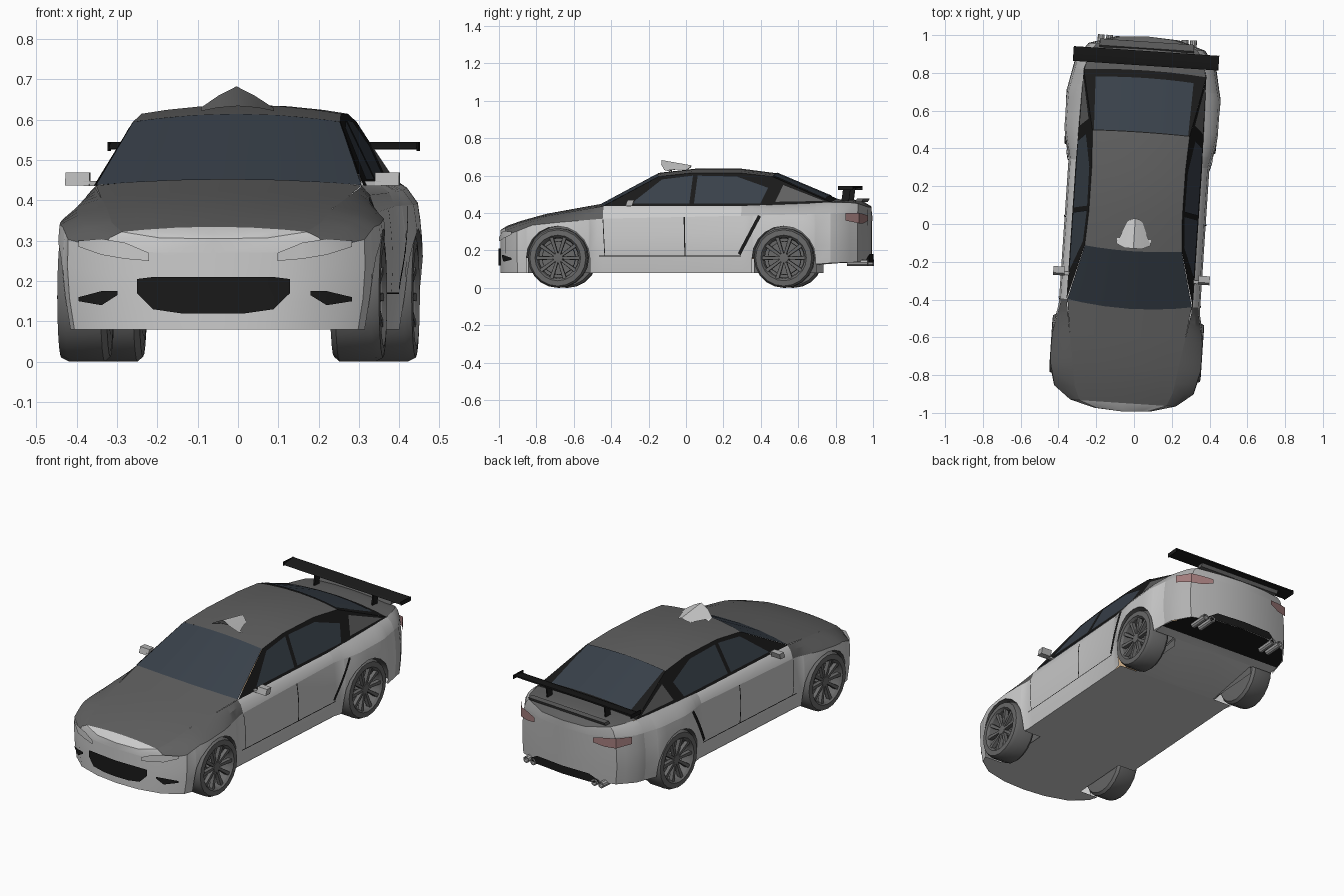
import bpy, bmesh, math
from mathutils import Matrix

if "Cube" in bpy.data.objects:
    bpy.data.objects.remove(bpy.data.objects["Cube"])

# The whole car stands slightly turned on the grid
TURN = Matrix.Translation((0.005, 0, 0)) @ Matrix.Rotation(-0.067, 4, 'Z')


def material(name, *rgb):
    m = bpy.data.materials.new(name)
    m.diffuse_color = (*rgb, 1)
    m.use_nodes = True
    m.node_tree.nodes["Principled BSDF"].inputs["Base Color"].default_value = m.diffuse_color
    return m


BLACK = material("black_trim", 0.01, 0.01, 0.01)
DARK = material("dark_grey_paint", 0.115, 0.115, 0.115)
MID = material("mid_grey_paint", 0.45, 0.45, 0.45)
GLASS = material("tinted_glass", 0.04, 0.052, 0.068)
RUBBER = material("dark_rubber", 0.14, 0.14, 0.14)
TAN = material("tan_leather", 0.70, 0.48, 0.28)
RED = material("tail_lamp", 0.36, 0.2, 0.2)


def mesh(name, verts, faces, mat=None, mirror=True):
    verts, faces = list(verts), list(faces)
    if mirror:
        n = len(verts)
        faces += [[i + n for i in reversed(f)] for f in faces]
        verts += [(-x, y, z) for x, y, z in verts]
    me = bpy.data.meshes.new(name)
    me.from_pydata(verts, [], faces)
    bm = bmesh.new()
    bm.from_mesh(me)
    bmesh.ops.remove_doubles(bm, verts=bm.verts, dist=0.0004)
    bmesh.ops.recalc_face_normals(bm, faces=bm.faces)
    bm.to_mesh(me)
    bm.free()
    me.transform(TURN)
    me.shade_smooth()
    me.set_sharp_from_angle(angle=math.radians(30))
    if mat:
        me.materials.append(mat)
    ob = bpy.data.objects.new(name, me)
    bpy.context.collection.objects.link(ob)


def grid(name, rows, mat=None, mirror=True):
    n = len(rows[0])
    faces = [[i * n + j, i * n + j + 1, (i + 1) * n + j + 1, (i + 1) * n + j]
             for i in range(len(rows) - 1) for j in range(n - 1)]
    mesh(name, [p for r in rows for p in r], faces, mat, mirror)


def box(name, c, s, mat=None, mirror=True, lean=0):
    # lean shifts the top of the box along y
    v = [(c[0] + a * s[0] / 2, c[1] + b * s[1] / 2 + lean * (k + 1) / 2, c[2] + k * s[2] / 2)
         for a in (-1, 1) for b in (-1, 1) for k in (-1, 1)]
    f = [[0, 1, 3, 2], [4, 6, 7, 5], [0, 4, 5, 1], [2, 3, 7, 6], [0, 2, 6, 4], [1, 5, 7, 3]]
    mesh(name, v, f, mat, mirror)


def lathe(name, profile, yc, zc, mat=None, seg=20):
    grid(name, [[(x, yc + r * math.cos(a), zc + r * math.sin(a)) for x, r in profile]
                for a in (2 * math.pi * k / seg for k in range(seg + 1))], mat)


def interp(table, t):
    if t <= table[0][0]:
        return table[0][1]
    for (a, u), (b, v) in zip(table, table[1:]):
        if t <= b:
            return u + (v - u) * (t - a) / (b - a)
    return table[-1][1]


# Plan half width, shoulder half width, door-top height, shoulder height, lower edge
WIDTH = [(-.995, 0), (-.985, .15), (-.95, .28), (-.88, .37), (-.75, .405), (-.6, .405), (-.45, .375),
         (.32, .375), (.48, .41), (.68, .41), (.85, .375), (.94, .31), (.985, .17), (.995, 0)]
SHOULDER = [(-.95, .23), (-.88, .26), (-.75, .28), (-.42, .335), (.3, .335), (.8, .325), (.95, .28)]
DOOR_TOP = [(-.99, .27), (-.9, .295), (-.8, .335), (-.66, .35), (-.42, .37), (.3, .385), (.95, .40), (.99, .39)]
TOP = [(-.99, .305), (-.95, .322), (-.88, .345), (-.75, .38), (-.42, .437), (.3, .437), (.8, .457), (.93, .455), (.99, .43)]
BASE = [(-.9, .08), (.6, .08), (.73, .13), (1, .14)]
AXLES, ARCH_R, AXLE_Z = (-.66, .55), .17, .16


def side_x(y, z):
    return max(0, interp(WIDTH, y) - 0.6 * (z - .25) ** 2)


def shoulder(y):
    return min(interp(SHOULDER, y), side_x(y, interp(DOOR_TOP, y)) * .9), interp(TOP, y)


# Body sides wrapping into the bumpers, with wheel arches
arch_pts = {c: [(c - ARCH_R * math.cos(math.pi * k / 10), AXLE_Z + ARCH_R * math.sin(math.pi * k / 10))
                for k in range(11)] for c in AXLES}
stations = [(y, interp(BASE, y)) for y, _ in WIDTH + [(-.42, 0), (0, 0), (.8, 0), (.9, 0)]
            if all(abs(y - c) > ARCH_R for c in AXLES)]
for c in AXLES:
    stations += arch_pts[c] + [(c + e * (ARCH_R + .001), interp(BASE, c + e * ARCH_R)) for e in (-1, 1)]
body = []
for y, zb in sorted(stations):
    zd = max(interp(DOOR_TOP, y), zb + .012)
    s, zt = shoulder(y)
    row = [(side_x(y, zb + t * (zd - zb)), y, zb + t * (zd - zb)) for t in (0, .35, .7, 1)]
    xd = row[-1][0]
    body.append(row + [(xd + (s - xd) * .4, y, zd + (zt - zd) * .65), (s, y, zt)])


def body_part(name, y0, y1, first, last, mat=None):
    grid(name, [r[first:last + 1] for r in body if y0 - 1e-6 <= r[0][1] <= y1 + 1e-6], mat)


body_part("body_side", -1, .8, 0, 3)
body_part("rear_bumper", .8, 1, 0, 3, MID)
body_part("nose_top", -1, -.95, 3, 5)
body_part("front_fender_top", -.95, -.42, 3, 5, DARK)
body_part("door_shoulder", -.42, .32, 3, 5)
body_part("rear_fender_top", .32, .8, 3, 5, MID)
body_part("trunk_corner", .8, 1, 3, 5, MID)


# Hood and trunk deck span between the shoulders
def deck(name, ys, mat=None):
    out = []
    for y in ys:
        s, z = shoulder(y)
        out.append([(s * k, y, z + .055 * s * (1 - k * k)) for k in (1, .75, .4, 0)])
    grid(name, out, mat)


deck("nose_cap", (-.995, -.985, -.95))
deck("hood", (-.95, -.88, -.75, -.6, -.42), DARK)
deck("trunk_deck", (.79, .85, .9, .94, .985, .995), DARK)


# Floor pan with notches for the wheels
def floor(name, pts, mat=None):
    grid(name, [[(0, y, interp(BASE, y)), (x, y, interp(BASE, y))] for y, x in pts], mat)


floor("floor_pan", ((-.993, .02), (-.985, .13), (-.95, .26), (-.88, .35), (-.832, .37), (-.831, .26), (-.489, .26),
                    (-.488, .36), (.379, .36), (.38, .26), (.72, .26), (.721, .38), (.78, .38)))
floor("rear_undertray", ((.78, .38), (.85, .36), (.94, .3), (.985, .16), (.993, .02)), BLACK)

# Wheel wells, tyres, rims
for c, end in zip(AXLES, ("front", "rear")):
    grid(end + "_wheel_well", [[(side_x(y, z), y, z), (.25, y, z), (.25, y, .08)] for y, z in arch_pts[c]], RUBBER)
    lathe(end + "_tyre", [(.28, 0), (.275, .10), (.278, .148), (.292, .16), (.38, .16), (.4, .15),
                          (.402, .122), (.39, .112), (.34, .105)], c, AXLE_Z, RUBBER)
    lathe(end + "_brake_disc", [(.335, 0), (.335, .09), (.32, .092)], c, AXLE_Z, RUBBER, 16)
    lathe(end + "_hub", [(.39, 0), (.388, .026), (.34, .032)], c, AXLE_Z, RUBBER, 10)
    v, f = [], []
    for k in range(10):
        a, n = 2 * math.pi * k / 10, len(v)
        for r, w, x in ((.02, .008, .386), (.116, .012, .394)):
            for e, dx in ((-1, -.02), (-.8, 0), (.8, 0), (1, -.02)):
                v.append((x + dx, c + r * math.cos(a) - e * w * math.sin(a),
                          AXLE_Z + r * math.sin(a) + e * w * math.cos(a)))
        f += [[n + j, n + j + 1, n + j + 5, n + j + 4] for j in range(3)]
    mesh(end + "_spokes", v, f, RUBBER)


# Cabin: side frames, roof, glass
def cabin_x(z):
    return .335 - (z - .437) * .49


def cabin_panel(name, pts, out, mat):
    mesh(name, [(cabin_x(z) + out, y, z) for y, z in pts], [list(range(len(pts)))], mat)


cabin_panel("cabin_side", [(-.42, .437), (-.13, .595), (.05, .615), (.3, .615), (.48, .595), (.8, .457), (.3, .437)], 0, BLACK)
cabin_panel("front_side_window", [(-.27, .452), (-.11, .58), (.055, .6), (.04, .452)], .004, GLASS)
cabin_panel("rear_side_window", [(.065, .452), (.08, .6), (.29, .595), (.46, .535), (.42, .452)], .004, GLASS)
cabin_panel("rear_pillar", [(.5, .46), (.54, .55), (.76, .465)], .003, DARK)


def arc(half, y, z, crown, sweep):
    return [(half * k, y + sweep * (1 - k * k), z + crown * (1 - k * k)) for k in (1, .75, .4, 0)]


grid("roof", [arc(cabin_x(z), y, z, c, w) for y, z, c, w in
              ((-.13, .595, .02, -.015), (.05, .615, .022, 0), (.3, .615, .022, 0), (.48, .595, .018, .005))], DARK)
grid("windshield", [arc(.33, -.42, .438, .014, -.03), arc(.257, -.13, .595, .02, -.015)], GLASS)
grid("rear_window_frame", [arc(cabin_x(.595), .48, .595, .018, .005), arc(.325, .8, .457, .018, .015)], BLACK)
grid("rear_window", [arc(.25, .485, .6, .016, .005), arc(.26, .765, .48, .016, .01)], GLASS)

# Roof scoop
grid("roof_scoop", [[(.09, -.08, .622), (.05, -.08, .63), (0, -.08, .634)],
                    [(.09, -.11, .63), (.045, -.13, .66), (0, -.13, .683)],
                    [(.04, .01, .634), (.02, .025, .645), (0, .03, .655)]])


# Panel gaps between doors and sill, following the curved side
def seam(name, y0, z0, y1, z1, w=.004):
    dy, dz = y1 - y0, z1 - z0
    k = w / 2 / math.hypot(dy, dz)
    rows = []
    for t in (i / 8 for i in range(9)):
        y, z = y0 + dy * t, z0 + dz * t
        rows.append([(side_x(y, z) + .003, y + e * dz * k, z - e * dy * k) for e in (-1, 1)])
    grid(name, rows, BLACK)


seam("front_door_gap", -.41, .17, -.42, .365)
seam("centre_door_gap", .02, .17, .015, .38, .006)
seam("rear_door_gap", .31, .18, .42, .385, .018)
seam("sill_gap", -.44, .17, .32, .17)


# Lamps and openings that hug the bumper ends; columns are (x, low z, high z)
def end_panel(name, cols, mat, front=True):
    half = sorted((w, y) for y, w in WIDTH if (y < -.7 if front else y > .7))
    off = -.009 if front else .009
    grid(name, [[(x, interp(half, x) + off, lo), (x, interp(half, x) + off, hi)] for x, lo, hi in cols], mat)


end_panel("grille", [(0, .12, .21), (.08, .12, .21), (.15, .13, .21), (.19, .17, .205)], BLACK)
end_panel("bumper_intake", [(.24, .165, .175), (.28, .14, .175), (.34, .15, .16)], BLACK)
end_panel("headlight", [(.16, .25, .27), (.22, .255, .295), (.28, .265, .305), (.34, .285, .3)], None)
end_panel("tail_light", [(.19, .36, .385), (.25, .345, .395), (.31, .345, .4), (.36, .36, .4)], RED, False)
end_panel("rear_diffuser", [(0, .135, .18), (.17, .135, .18), (.22, .135, .15)], BLACK, False)

# Exhausts
for x in (.2, .245):
    grid("exhaust_pipe", [[(x + r * math.cos(a), y, .135 + r * math.sin(a))
                           for r, y in ((.018, .88), (.018, .99), (.013, .99), (.013, .92))]
                          for a in (math.pi * k / 5 for k in range(11))], MID)

# Rear wing
foil = [(.84, .528), (.86, .536), (.918, .545), (.918, .537), (.865, .526)]
mesh("wing_blade", [(x, y, z) for x in (-.382, .382) for y, z in foil],
     [[j, (j + 1) % 5, (j + 1) % 5 + 5, j + 5] for j in range(5)] + [[4, 3, 2, 1, 0], [5, 6, 7, 8, 9]], BLACK, False)
box("wing_end_plate", (.384, .88, .534), (.004, .08, .022), BLACK)
box("wing_stand", (.19, .865, .495), (.008, .04, .075), BLACK, lean=.01)
box("trunk_lip", (0, .94, .468), (.5, .035, .018), DARK, False, lean=.01)

# Mirrors
box("door_mirror", (.385, -.28, .453), (.06, .035, .032), MID, lean=.012)
box("mirror_arm", (.345, -.285, .442), (.05, .018, .012), MID)

# Interior
box("front_seat_cushion", (.15, -.1, .2), (.19, .22, .09), TAN)
box("front_seat_back", (.15, 0, .33), (.18, .06, .24), TAN, lean=.08)
box("front_headrest", (.15, .1, .48), (.1, .04, .06), TAN)
box("rear_bench", (0, .25, .2), (.5, .2, .09), TAN, False)
box("rear_bench_back", (0, .34, .33), (.44, .06, .22), TAN, False, lean=.08)
box("dashboard", (0, -.34, .36), (.62, .14, .12), None, False, lean=-.02)
